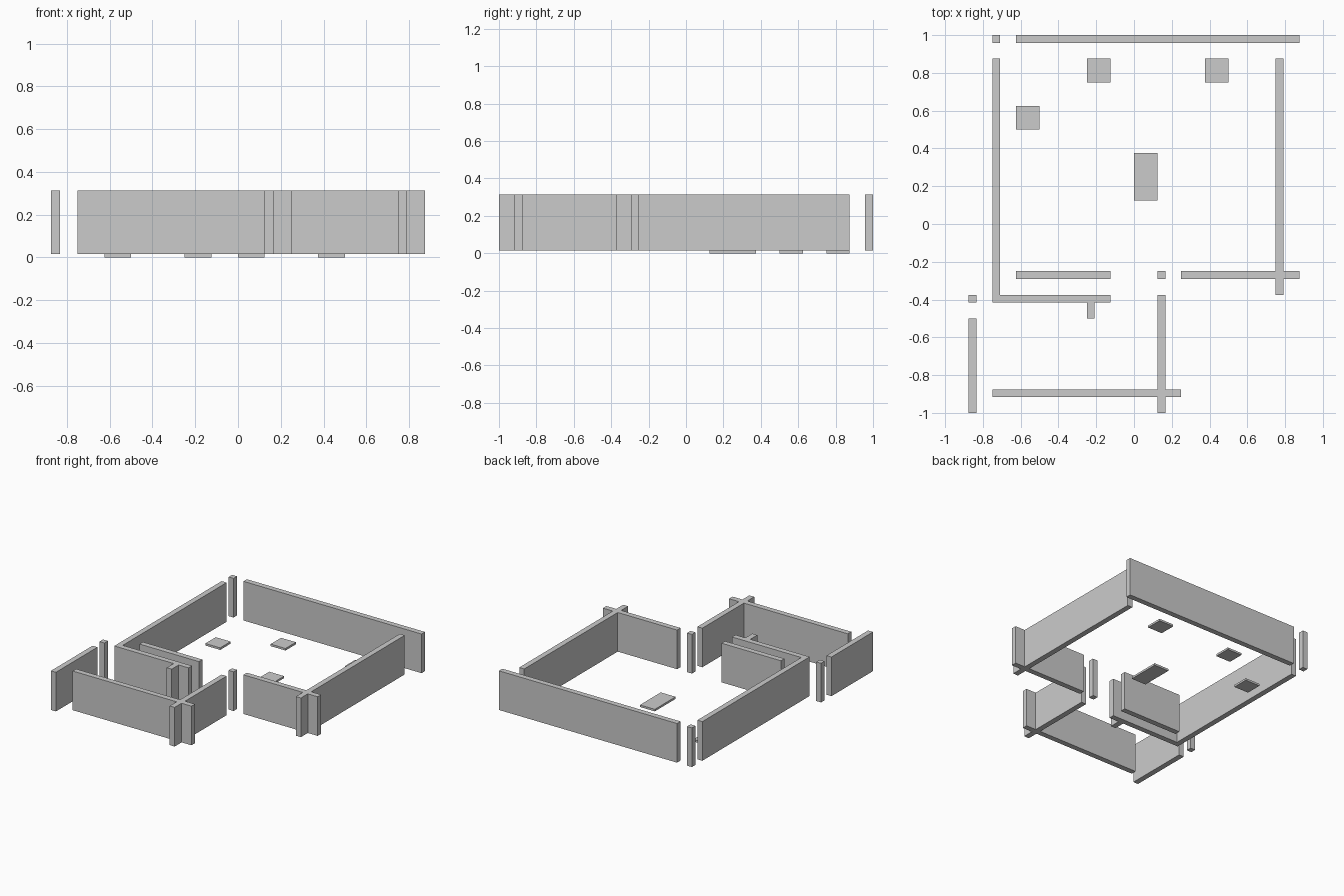
import bpy, bmesh

if "Cube" in bpy.data.objects:
    bpy.data.objects.remove(bpy.data.objects["Cube"])

U = 0.125          # floor plan module
T = 0.125 / 3      # wall thickness
Z_FLOOR, Z_TOP = 0.0156, 0.3135


def prism(name, outline, z0, z1):
    """Extrude a counter-clockwise floor outline into a solid."""
    bm = bmesh.new()
    face = bm.faces.new([bm.verts.new((x, y, z0)) for x, y in outline])
    top = bmesh.ops.extrude_face_region(bm, geom=[face], use_keep_orig=True)
    verts = [g for g in top["geom"] if isinstance(g, bmesh.types.BMVert)]
    bmesh.ops.translate(bm, verts=verts, vec=(0, 0, z1 - z0))
    bmesh.ops.recalc_face_normals(bm, faces=bm.faces)
    mesh = bpy.data.meshes.new(name)
    bm.to_mesh(mesh)
    bm.free()
    obj = bpy.data.objects.new(name, mesh)
    bpy.context.collection.objects.link(obj)


def box(name, x0, x1, y0, y1, z0=Z_FLOOR, z1=Z_TOP):
    prism(name, [(x0, y0), (x1, y0), (x1, y1), (x0, y1)], z0, z1)


def cross(name, x0, x1, y0, y1, cx, cy):
    """Two crossing walls: arms reach x0..x1 and y0..y1, meeting at (cx, cy)."""
    prism(name, [(cx, y0), (cx + T, y0), (cx + T, cy), (x1, cy),
                 (x1, cy + T), (cx + T, cy + T), (cx + T, y1), (cx, y1),
                 (cx, cy + T), (x0, cy + T), (x0, cy), (cx, cy)],
          Z_FLOOR, Z_TOP)


# Straight walls
box("back_wall", -5 * U, 7 * U, 1 - T, 1)
box("inner_partition", -5 * U, -U, -2 * U - T, -2 * U)
box("porch_left_wall", -7 * U, -7 * U + T, -1, -4 * U)

# Corner and doorway posts
for name, x, y in (("back_corner_post", -6 * U, 1),
                   ("doorway_post", U, -2 * U),
                   ("porch_post", -7 * U, -3 * U)):
    box(name, x, x + T, y - T, y)

# Crossing walls at the room corners
cross("right_corner_walls", 2 * U, 7 * U, -3 * U, 7 * U, 6 * U, -2 * U - T)
cross("front_corner_walls", -6 * U, 2 * U, -1, -3 * U, U, -7 * U - T)

# Left wall turning into a partition with a short stub
y = -3 * U
prism("left_corner_walls",
      [(-6 * U, y - T), (-2 * U, y - T), (-2 * U, -4 * U), (-2 * U + T, -4 * U),
       (-2 * U + T, y - T), (-U, y - T), (-U, y), (-6 * U + T, y),
       (-6 * U + T, 7 * U), (-6 * U, 7 * U)], Z_FLOOR, Z_TOP)

# Thin floor tiles
tiles = ((-2, -1, 6, 7), (3, 4, 6, 7), (-5, -4, 4, 5), (0, 1, 1, 3))
for i, t in enumerate(tiles):
    box(f"floor_tile_{i + 1}", *(v * U for v in t), 0, Z_FLOOR)
